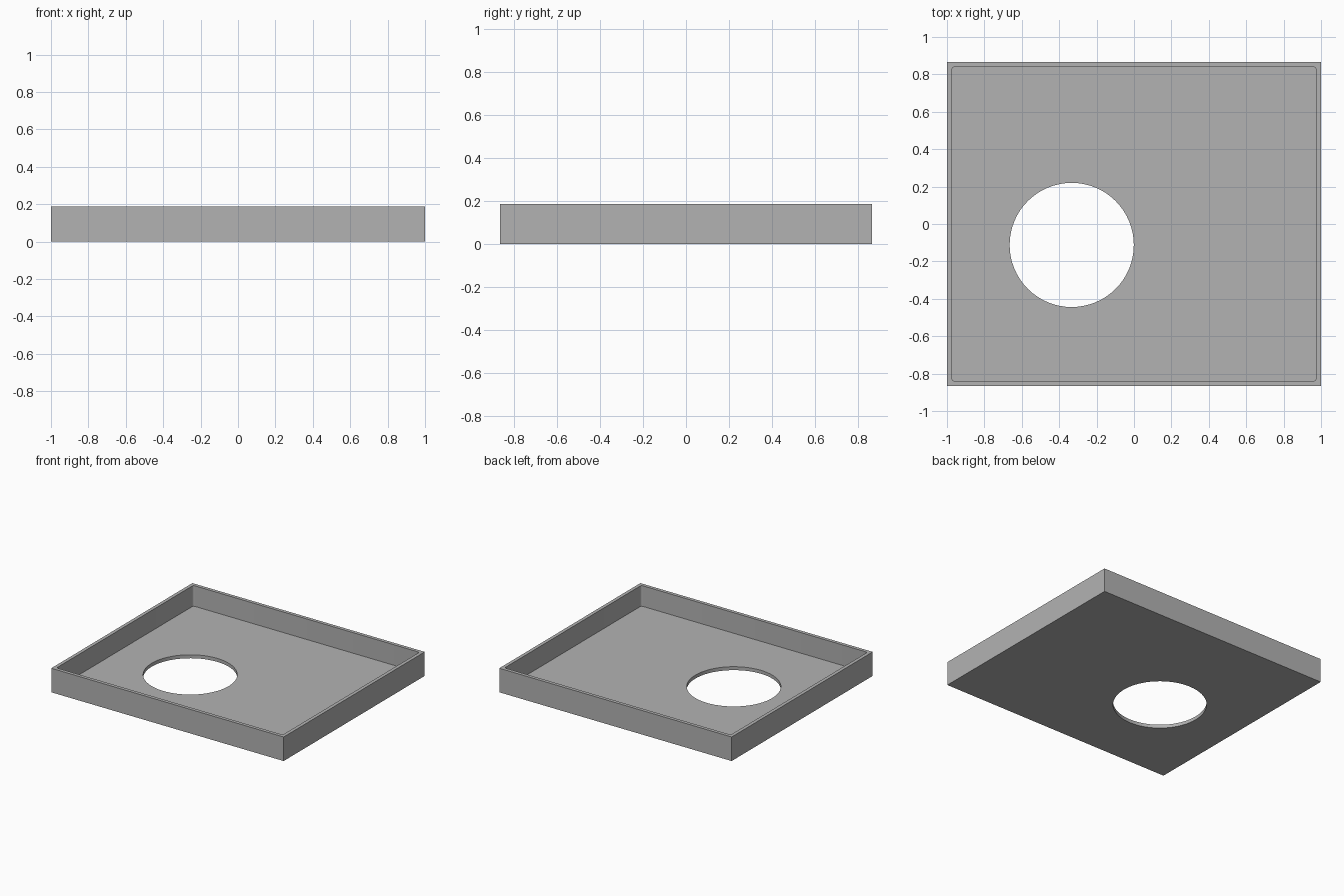
import bpy
import bmesh
import math

if "Cube" in bpy.data.objects:
    bpy.data.objects.remove(bpy.data.objects["Cube"], do_unlink=True)

# Main dimensions
WIDTH, DEPTH, HEIGHT = 2.0, 1.734, 0.187
WALL = FLOOR = 0.027
HOLE_X, HOLE_Y, HOLE_RADIUS = -0.333, -0.112, 0.332

grey = bpy.data.materials.new("plain_grey")
grey.use_nodes = True
colour = (0.45, 0.45, 0.45, 1)
grey.diffuse_color = colour
grey.node_tree.nodes["Principled BSDF"].inputs["Base Color"].default_value = colour


def make_object(name, bm):
    mesh = bpy.data.meshes.new(name)
    bm.to_mesh(mesh)
    bm.free()
    mesh.materials.append(grey)
    obj = bpy.data.objects.new(name, mesh)
    bpy.context.collection.objects.link(obj)
    return obj


def make_box(name, size, bottom, corner=0):
    """Box standing on the given height, with optional rounded upright edges."""
    bm = bmesh.new()
    bmesh.ops.create_cube(bm, size=1)
    bmesh.ops.scale(bm, vec=size, verts=bm.verts)
    bmesh.ops.translate(bm, vec=(0, 0, bottom + size[2] / 2), verts=bm.verts)
    if corner:
        upright = [e for e in bm.edges
                   if abs(e.verts[0].co.z - e.verts[1].co.z) > size[2] / 2]
        bmesh.ops.bevel(bm, geom=upright, offset=corner, segments=4,
                        profile=0.5, affect='EDGES')
    return make_object(name, bm)


def cut(target, cutter):
    """Subtract the cutter from the target and discard it."""
    cutter.hide_render = True
    mod = target.modifiers.new("cut", 'BOOLEAN')
    mod.operation = 'DIFFERENCE'
    mod.solver = 'EXACT'
    mod.object = cutter
    bpy.ops.object.select_all(action='DESELECT')
    bpy.context.view_layer.objects.active = target
    target.select_set(True)
    bpy.ops.object.modifier_apply(modifier=mod.name)
    bpy.data.objects.remove(cutter, do_unlink=True)


# Tray body
tray = make_box("tray", (WIDTH, DEPTH, HEIGHT), 0)

# Open recess with slightly rounded inner corners
cut(tray, make_box("recess_cutter",
                   (WIDTH - 2 * WALL, DEPTH - 2 * WALL, HEIGHT), FLOOR, 0.013))

# Round hole through the floor
bm = bmesh.new()
bmesh.ops.create_cone(bm, cap_ends=True, segments=64, radius1=HOLE_RADIUS,
                      radius2=HOLE_RADIUS, depth=HEIGHT)
bmesh.ops.translate(bm, vec=(HOLE_X, HOLE_Y, 0), verts=bm.verts)
cut(tray, make_object("hole_cutter", bm))

bpy.ops.object.shade_smooth_by_angle(angle=math.radians(30))
